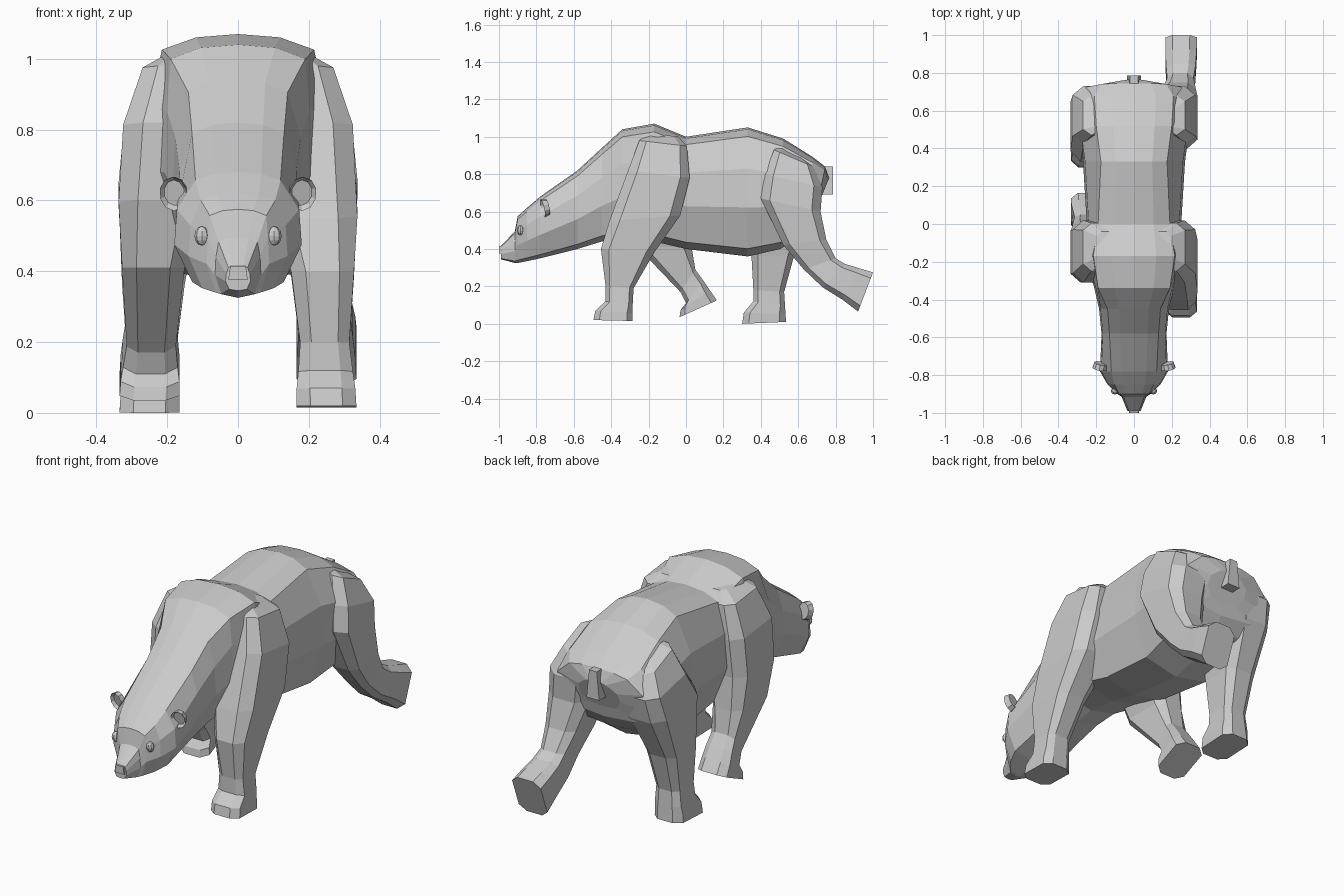
import bpy, bmesh, math
from mathutils import Matrix, Vector

if "Cube" in bpy.data.objects:
    bpy.data.objects.remove(bpy.data.objects["Cube"])


def finish(name, bm, matrix=Matrix()):
    bmesh.ops.recalc_face_normals(bm, faces=bm.faces)
    mesh = bpy.data.meshes.new(name)
    bm.to_mesh(mesh)
    bm.free()
    mesh.transform(matrix)
    bpy.context.collection.objects.link(bpy.data.objects.new(name, mesh))


def loft(name, rings):
    bm = bmesh.new()
    rows = [[bm.verts.new(p) for p in ring] for ring in rings]
    n = len(rows[0])
    for a, b in zip(rows, rows[1:]):
        for i in range(n):
            j = (i + 1) % n
            bm.faces.new((a[i], a[j], b[j], b[i]))
    bm.faces.new(rows[0])
    bm.faces.new(rows[-1])
    finish(name, bm)


def body_ring(y, top, bottom, back, flank):
    # 12-sided section: flat back, full flanks, narrower belly; the rump leans forward
    half = [(0, 1), (.55 * back, .985), (back, .93), (.96 * flank, .68),
            (flank, .38), (.72 * flank, .06), (0, 0)]
    lean = .2 * max(0, y - .45)
    return [(x, y - lean * (1 - f), bottom + (top - bottom) * f)
            for x, f in half + [(-x, f) for x, f in half[-2:0:-1]]]


# Inner and outer x of every leg, from the top ring down to the sole
INNER = (.10, .08, .08, .10, .15, .175, .17, .165, .165)
OUTER = (.195, .27, .325, .338, .328, .315, .325, .332, .335)


def leg(name, side, rows, toe=.7):
    # row: front y, front z, back y, back z; a toe ring is added above the sole
    rows = [Vector(r) for r in rows]
    rows.insert(-1, rows[-1].lerp(rows[-2], .5))
    rows[-2][0] += (rows[-1][0] - rows[-2][0]) * toe
    rings = []
    for (yf, zf, yb, zb), xi, xo in zip(rows, INNER, OUTER):
        ring = []
        for k in range(8):
            a = math.radians(22.5 + 45 * k)
            c, s = math.cos(a), math.sin(a)
            u = .5 + math.copysign(.515 * abs(c) ** .4, c)
            v = .5 + math.copysign(.525 * abs(s) ** .7, s)
            ring.append((side * (xi + (xo - xi) * v), yf + (yb - yf) * u, zf + (zb - zf) * u))
        rings.append(ring)
    loft(name, rings)


def block(name, centre, size, taper):
    # box whose top is narrowed
    bm = bmesh.new()
    bmesh.ops.create_cube(bm, size=1)
    for v in bm.verts:
        if v.co.z > 0:
            v.co.x *= taper
    finish(name, bm, Matrix.Translation(centre) @ Matrix.Diagonal((*size, 1)))


# Head, neck and trunk in one loft, nose to rump
loft("body", [body_ring(*r) for r in [
    (-.99, .415, .345, .027, .035), (-.915, .495, .325, .055, .065),
    (-.90, .575, .325, .08, .088), (-.85, .62, .335, .105, .14),
    (-.78, .68, .35, .12, .18), (-.58, .82, .40, .13, .172),
    (-.45, .94, .44, .14, .185), (-.34, 1.04, .46, .19, .21),
    (-.17, 1.07, .44, .215, .26), (0, 1.0, .40, .19, .25),
    (.33, 1.05, .36, .175, .27), (.52, .99, .40, .20, .295),
    (.68, .89, .49, .21, .31), (.745, .84, .56, .17, .26),
    (.765, .78, .62, .06, .12)]])

# Front legs: shared shoulder, right one planted, left one lifted
shoulder = [(-.20, 1.02, -.04, 1.0), (-.25, .98, .005, .95), (-.31, .82, .02, .78)]
leg("front_leg_right", 1, shoulder + [
    (-.41, .55, -.03, .58), (-.455, .40, -.17, .38), (-.43, .20, -.28, .19),
    (-.43, .12, -.285, .10), (-.495, .02, -.285, .015)])
leg("front_leg_left", -1, shoulder + [
    (-.31, .60, .01, .58), (-.26, .41, .03, .41), (-.03, .17, .05, .29),
    (0, .11, .09, .235), (-.035, .035, .165, .125)])

# Hind legs: shared hip, right one pushing off, left one planted
hip = [(.50, .95, .62, .89), (.47, .93, .68, .84), (.42, .80, .73, .73)]
leg("hind_leg_right", 1, hip + [
    (.40, .67, .72, .60), (.52, .42, .75, .45), (.63, .29, .80, .35),
    (.73, .195, .85, .32), (.92, .065, 1.0, .275)], toe=.1)
leg("hind_leg_left", -1, hip + [
    (.33, .66, .70, .60), (.35, .36, .58, .37), (.36, .18, .525, .17),
    (.36, .12, .53, .09), (.30, 0, .535, .01)])

# Tail and nose pad
block("tail", (0, .745, .765), (.075, .08, .15), .6)
block("nose", (0, -.98, .395), (.055, .04, .04), .8)

for side, label in ((1, "right"), (-1, "left")):
    # Ear: tapered disc facing forward with a hollow
    bm = bmesh.new()
    bmesh.ops.create_cone(bm, cap_ends=True, segments=10, radius1=.038, radius2=.044, depth=.03)
    front = max(bm.faces, key=lambda f: f.calc_center_median().z)
    bmesh.ops.inset_region(bm, faces=[front], thickness=.011)
    bmesh.ops.translate(bm, verts=front.verts, vec=(0, 0, -.015))
    finish("ear_" + label, bm, Matrix.Translation((side * .18, -.752, .622))
           @ Matrix.Rotation(side * .2, 4, 'Z') @ Matrix.Rotation(math.radians(103), 4, 'X')
           @ Matrix.Diagonal((.9, 1.12, 1, 1)))

    # Eye
    bm = bmesh.new()
    bmesh.ops.create_uvsphere(bm, u_segments=8, v_segments=6, radius=1)
    finish("eye_" + label, bm, Matrix.Translation((side * .102, -.885, .50))
           @ Matrix.Diagonal((.021, .018, .027, 1)))
